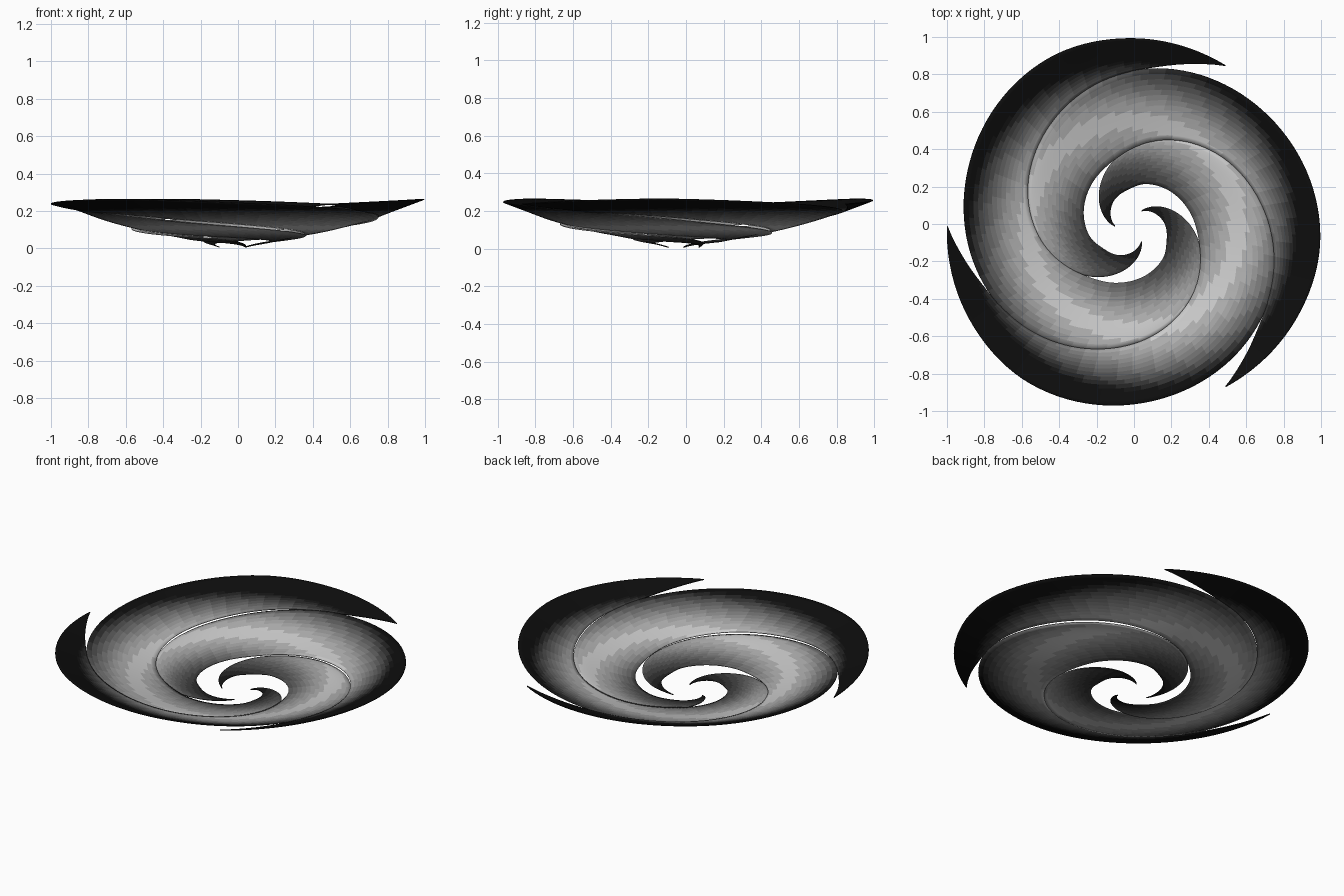
import bpy, math
from mathutils import Matrix

if "Cube" in bpy.data.objects:
    bpy.data.objects.remove(bpy.data.objects["Cube"])

CX, CY = -0.007, -0.012      # axis of the three-fold spiral
# (winding angle, radius) of each arm's outer and inner edge
OUTER = [(0, .098), (16, .15), (40, .235), (57, .30), (75, .37), (112, .505), (141, .60),
         (165, .68), (194, .78), (217, .85), (258, .93), (302, 1.003), (329, 1.005), (360, .993)]
INNER = [(0, .092), (22, .126), (55, .171), (85, .20), (104, .232), (130, .265), (166, .315),
         (196, .372), (234, .505), (261, .60), (285, .68), (314, .78), (337, .855),
         (349, .918), (360, .99)]
# (radius, height) of the shallow dish
DISH = [(.08, .0), (.13, .018), (.2, .036), (.35, .066), (.5, .095), (.7, .148), (.85, .203), (1.02, .267)]
# (radius, grey value)
TONE = [(.08, .005), (.2, .02), (.33, .12), (.45, .36), (.55, .5), (.65, .4), (.75, .17), (.86, .012), (1.02, .004)]
TONES, NL, NW = 14, 120, 14


def sample(table, x):
    """Smooth Hermite interpolation through a table of points."""
    n = len(table)
    x = min(max(x, table[0][0]), table[-1][0])
    i = 0
    while i < n - 2 and x > table[i + 1][0]:
        i += 1

    def slope(k):
        a, b = table[max(k - 1, 0)], table[min(k + 1, n - 1)]
        return (b[1] - a[1]) / (b[0] - a[0])
    (x0, y0), (x1, y1) = table[i], table[i + 1]
    h = x1 - x0
    t = (x - x0) / h
    return ((2*t**3 - 3*t**2 + 1) * y0 + (t**3 - 2*t**2 + t) * h * slope(i)
            + (3*t**2 - 2*t**3) * y1 + (t**3 - t**2) * h * slope(i + 1))


# Grey ramp: dark hub and rim, pale middle
ramp = []
for k in range(TONES):
    m = bpy.data.materials.new(f"grey_{k}")
    v = 0.004 + 0.5 * (k / (TONES - 1)) ** 2
    m.diffuse_color = (v, v, v, 1)
    m.use_nodes = True
    m.node_tree.nodes["Principled BSDF"].inputs["Base Color"].default_value = m.diffuse_color
    ramp.append(m)


def tone_index(r):
    v = max(sample(TONE, r) - 0.004, 0) / 0.5
    return min(TONES - 1, round(math.sqrt(v) * (TONES - 1)))


def spiral_arm(name, start):
    verts, faces, tones = [], [], []
    for i in range(NL + 1):
        phi = 360 * i / NL
        ro, ri = sample(OUTER, phi), sample(INNER, phi)
        a = math.radians(start - phi)
        # outer lip rolls down slightly, fading towards both ends
        lip = 0.014 * max(0, math.sin(math.radians(min(phi * 0.7, 180))))
        tip = 0.022 * max(0, (phi - 300) / 60) ** 1.5
        for j in range(NW + 1):
            u = j / NW
            r = ri + (ro - ri) * u
            z = max(sample(DISH, r) - lip * u ** 8 - tip, 0)
            verts.append((CX + r * math.cos(a), CY + r * math.sin(a), z))
            if i < NL and j < NW:
                p = i * (NW + 1) + j
                faces.append((p, p + NW + 1, p + NW + 2, p + 1))
                tones.append(tone_index(r + (ro - ri) / NW / 2))
    me = bpy.data.meshes.new(name)
    me.from_pydata(verts, [], faces)
    for m in ramp:
        me.materials.append(m)
    me.polygons.foreach_set("material_index", tones)
    me.polygons.foreach_set("use_smooth", [True] * len(faces))
    me.flip_normals()
    me.update()
    if sum(p.normal.z for p in me.polygons) < 0:
        me.flip_normals()
    ob = bpy.data.objects.new(name, me)
    bpy.context.collection.objects.link(ob)
    # thin sheet
    s = ob.modifiers.new("thickness", 'SOLIDIFY')
    s.thickness = 0.005
    s.offset = 0.0
    ob.location.z = 0.002
    return ob


# Three identical arms winding clockwise outwards
for k, start in enumerate((60, 180, 300)):
    spiral_arm(f"spiral_arm_{k + 1}", start)
